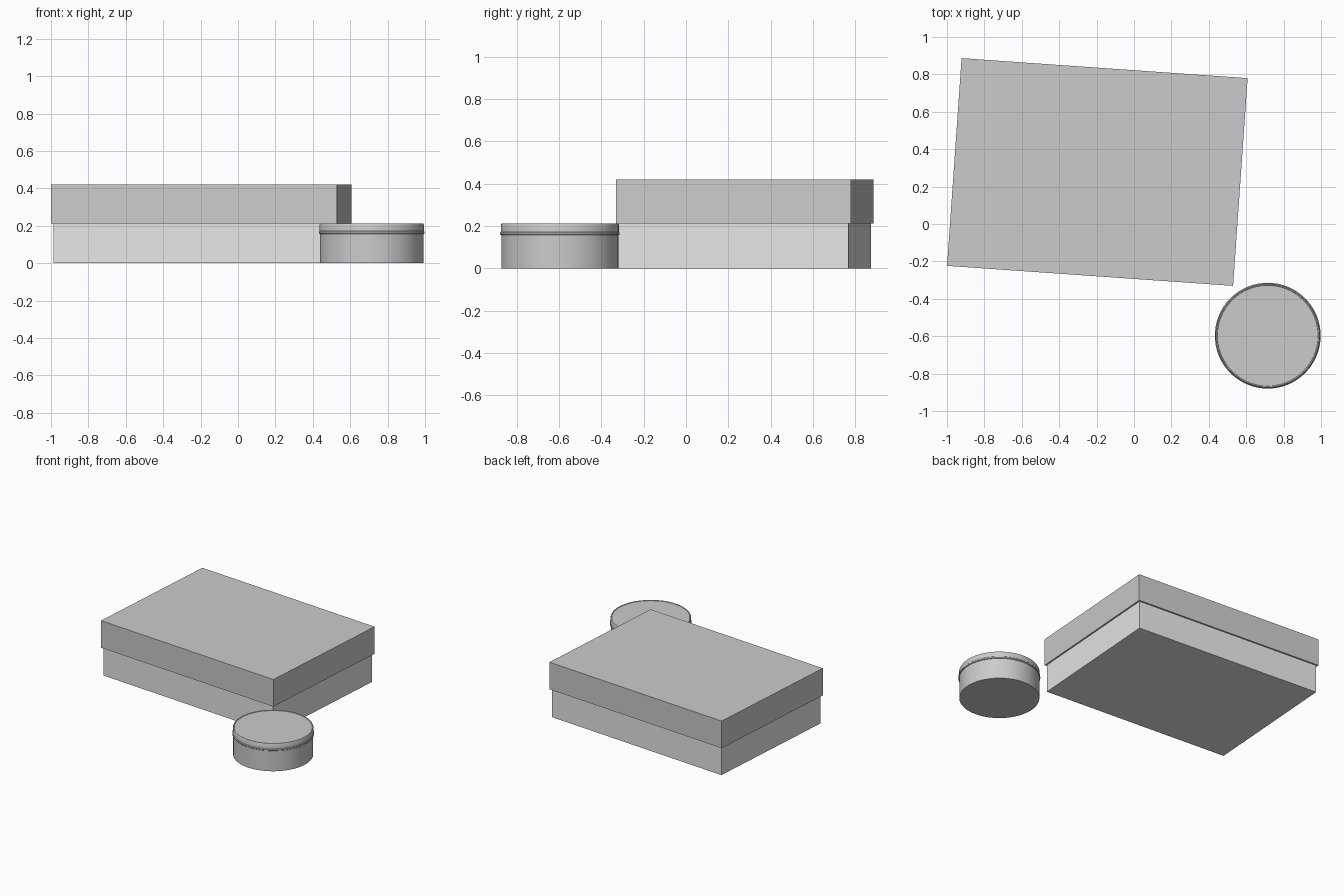
import bpy, bmesh, math
from mathutils import Matrix

cube = bpy.data.objects.get("Cube")
if cube:
    bpy.data.objects.remove(cube, do_unlink=True)


def material(name, rgb):
    mat = bpy.data.materials.new(name)
    mat.use_nodes = True
    color = (*rgb, 1)
    mat.diffuse_color = color
    mat.node_tree.nodes["Principled BSDF"].inputs["Base Color"].default_value = color
    return mat


def add_object(name, bm, mat, location, turn=0):
    mesh = bpy.data.meshes.new(name)
    bmesh.ops.recalc_face_normals(bm, faces=bm.faces)
    bm.to_mesh(mesh)
    bm.free()
    mesh.materials.append(mat)
    obj = bpy.data.objects.new(name, mesh)
    obj.location = location
    obj.rotation_euler.z = turn
    bpy.context.collection.objects.link(obj)
    return obj


def box(name, width, depth, bottom, top, mat):
    bm = bmesh.new()
    bmesh.ops.create_cube(bm, size=1)
    bmesh.ops.scale(bm, vec=(width, depth, top - bottom), verts=bm.verts)
    return add_object(name, bm, mat, (-0.196, 0.278, (top + bottom) / 2), math.radians(-4))


def lathe(name, profile, mat):
    """Revolve a (radius, height) profile that starts and ends on the axis."""
    bm = bmesh.new()
    verts = [bm.verts.new((r, 0, z)) for r, z in profile]
    edges = [bm.edges.new(pair) for pair in zip(verts, verts[1:])]
    bmesh.ops.spin(bm, geom=verts + edges, cent=(0, 0, 0), axis=(0, 0, 1),
                   angle=math.tau, steps=64)
    bmesh.ops.remove_doubles(bm, verts=bm.verts, dist=0.0005)
    obj = add_object(name, bm, mat, (0.715, -0.597, 0))
    bpy.ops.object.select_all(action="DESELECT")
    obj.select_set(True)
    bpy.context.view_layer.objects.active = obj
    bpy.ops.object.shade_smooth_by_angle(angle=math.radians(35))
    return obj


grey = material("mid grey", (0.6, 0.6, 0.6))
pale = material("pale grey", (0.8, 0.8, 0.78))

# Rectangular box with a slightly wider lid
box("box_base", 1.51, 1.09, 0, 0.23, pale)
box("box_lid", 1.533, 1.113, 0.213, 0.42, grey)

# Round tin: body, then lid with a rolled lower bead and softened top edge
lathe("tin_body", [(0, 0), (0.277, 0), (0.277, 0.17), (0, 0.17)], grey)
lathe("tin_lid", [(0, 0.157), (0.28, 0.157), (0.283, 0.16), (0.283, 0.168),
                  (0.279, 0.172), (0.279, 0.206), (0.276, 0.212),
                  (0.271, 0.212), (0.269, 0.209), (0, 0.209)], grey)
